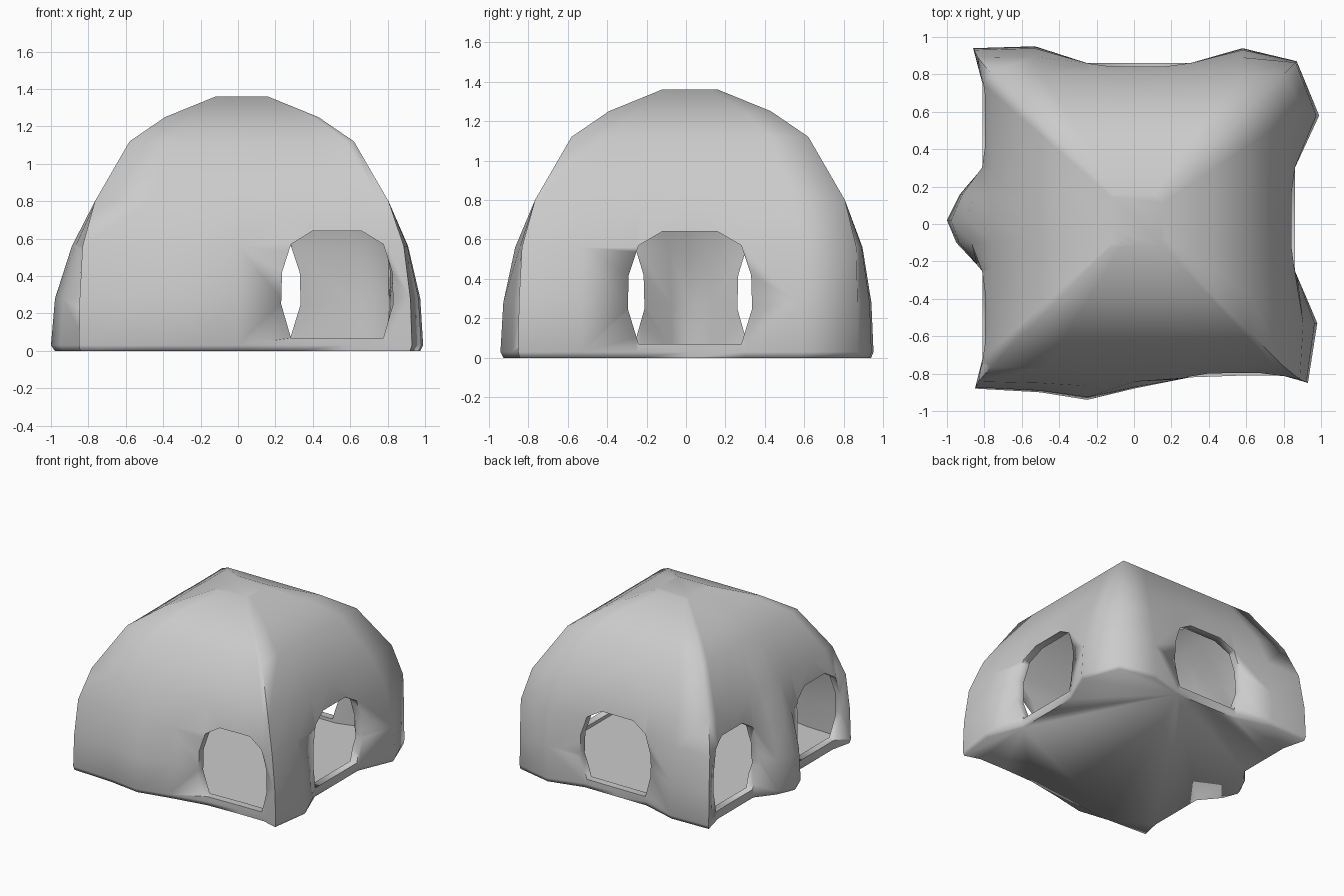
import bpy, bmesh, math

if "Cube" in bpy.data.objects:
    bpy.data.objects.remove(bpy.data.objects["Cube"])

# plan outline of the wall at ground level (bulging piers between doorways)
BASE = [(-.85, -.88), (-.5, -.9), (-.25, -.94), (.0, -.88), (.3, -.82), (.58, -.81),
        (.8, -.81), (.93, -.85), (.98, -.53), (.86, -.25), (.86, .02), (.86, .3),
        (.99, .58), (.87, .87), (.58, .94), (.3, .86), (.02, .86), (-.25, .86),
        (-.53, .95), (-.86, .94), (-.81, .75), (-.81, .58), (-.81, .3), (-.93, .16),
        (-1, .02), (-.95, -.1), (-.81, -.25), (-.81, -.53), (-.81, -.72)]
# rings: height, half width of the square section, share of the base outline
RINGS = [(0, .81, .9), (.03, .835, 1), (.28, .84, .88), (.56, .84, .38), (.8, .785, 0),
         (1.12, .6, 0), (1.25, .41, 0), (1.36, .14, 0)]
C = .02


def unit(v):
    return max(-1, min(1, (v - C) / .835))


def finish(bm, name):
    bmesh.ops.recalc_face_normals(bm, faces=bm.faces)
    me = bpy.data.meshes.new(name)
    bm.to_mesh(me)
    bm.free()
    ob = bpy.data.objects.new(name, me)
    bpy.context.collection.objects.link(ob)
    return ob


# dome shell, lofted from the rings
bm = bmesh.new()
rows = []
for z, half, w in RINGS:
    rows.append([bm.verts.new(((C + unit(x) * half) * (1 - w) + x * w,
                               (C + unit(y) * half) * (1 - w) + y * w, z)) for x, y in BASE])
n = len(BASE)
for a, b in zip(rows, rows[1:]):
    for i in range(n):
        j = (i + 1) % n
        bm.faces.new((a[i], a[j], b[j], b[i]))
bm.faces.new(rows[0])
bm.faces.new(rows[-1])
dome = finish(bm, "dome_shelter")

# doorway cutters: rounded arches pushed through the walls
ARCH = [(-.26, .07), (.26, .07), (.315, .25), (.31, .42), (.26, .57), (.14, .64),
        (-.14, .64), (-.26, .57), (-.31, .42), (-.315, .25)]
DOORS = [("front", .53, .95), ("right", .02, 1), ("back", .02, 1),
         ("left", -.5, .92), ("left", .55, .92)]
place = {"front": lambda u, d: (u, -d), "back": lambda u, d: (u, d),
         "right": lambda u, d: (d, u), "left": lambda u, d: (-d, u)}
bm = bmesh.new()
for side, centre, s in DOORS:
    ends = [[bm.verts.new((*place[side](centre + u * s, d), z)) for u, z in ARCH]
            for d in (.67, 1.2)]
    bm.faces.new(ends[0])
    bm.faces.new(ends[1])
    for i in range(len(ARCH)):
        j = (i + 1) % len(ARCH)
        bm.faces.new((ends[0][i], ends[0][j], ends[1][j], ends[1][i]))
cutter = finish(bm, "doorway_cutter")
cutter.hide_render = True

# hollow the dome, then cut the doorways
bpy.context.view_layer.objects.active = dome
dome.select_set(True)
solid = dome.modifiers.new("shell", 'SOLIDIFY')
solid.thickness = .06
solid.offset = -1
cut = dome.modifiers.new("doorways", 'BOOLEAN')
cut.operation = 'DIFFERENCE'
cut.solver = 'EXACT'
cut.object = cutter
for m in ("shell", "doorways"):
    bpy.ops.object.modifier_apply(modifier=m)
bpy.data.objects.remove(cutter)
bpy.ops.object.shade_smooth_by_angle(angle=math.radians(80))
